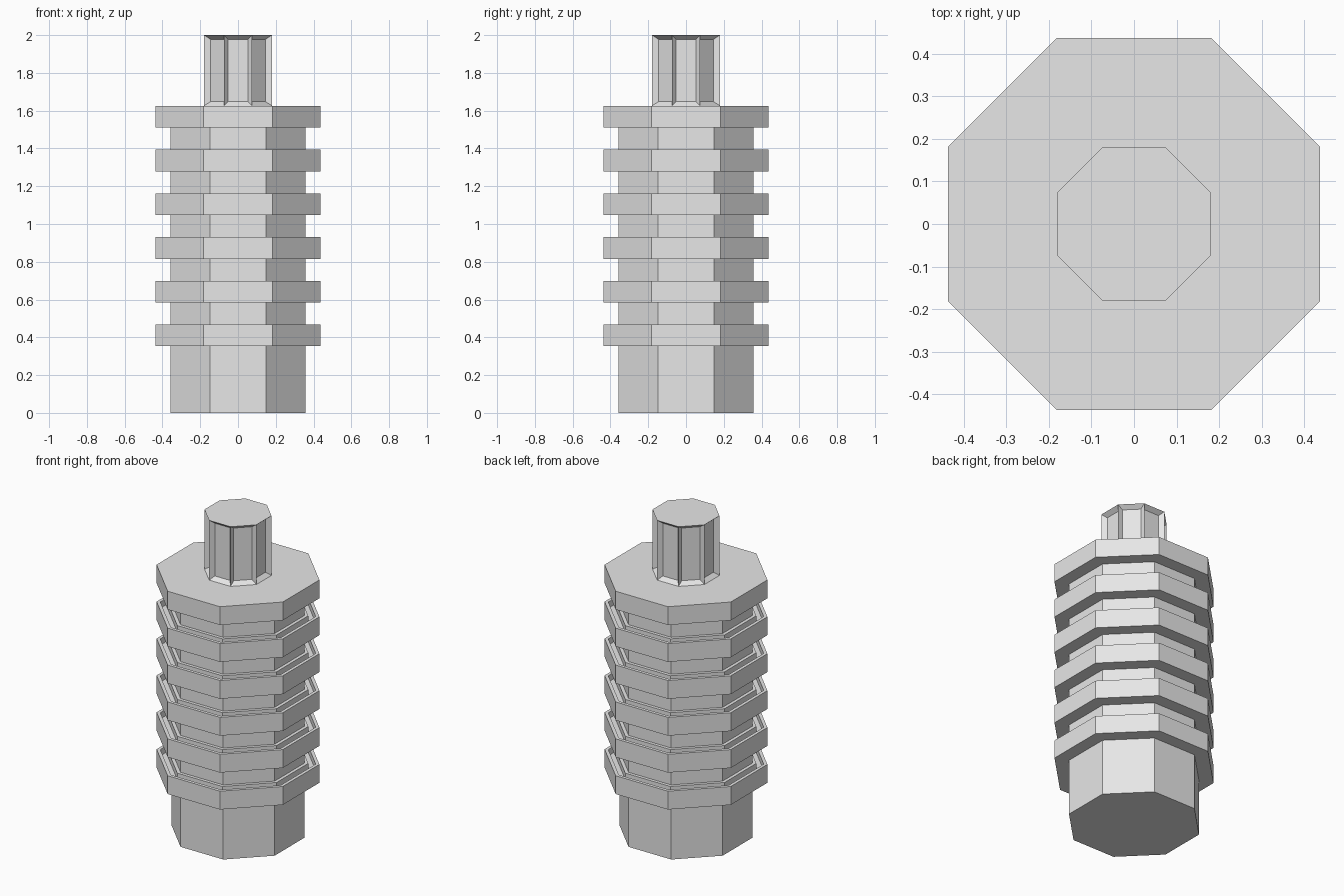
import bpy, bmesh
from math import cos, sin, pi

SIDES = 8
SHAFT, RIM, LANTERN = 0.358, 0.438, 0.18   # centre-to-flat distances
FIRST, PITCH, BAND, LEVELS = 0.353, 0.2315, 0.115, 6
WALL, GUTTER = 0.02, 0.04
ROOF_Z = FIRST + PITCH * (LEVELS - 1) + BAND

cube = bpy.data.objects.get("Cube")
if cube:
    bpy.data.objects.remove(cube, do_unlink=True)

stone = bpy.data.materials.new("light_grey")
stone.use_nodes = True
stone.diffuse_color = (0.8, 0.8, 0.8, 1)
stone.node_tree.nodes["Principled BSDF"].inputs["Base Color"].default_value = (0.8, 0.8, 0.8, 1)


def octagon(bm, flat, z):
    """Ring of vertices whose flat sides face the axes."""
    r = flat / cos(pi / SIDES)
    angles = [(i + 0.5) * 2 * pi / SIDES for i in range(SIDES)]
    return [bm.verts.new((r * cos(a), r * sin(a), z)) for a in angles]


def loft(profile, closed=False):
    """Sweep a (flat distance, height) profile around the octagon."""
    bm = bmesh.new()
    rings = [octagon(bm, f, z) for f, z in profile]
    pairs = list(zip(rings, rings[1:]))
    if closed:
        pairs.append((rings[-1], rings[0]))
    else:
        bm.faces.new(rings[0][::-1])
        bm.faces.new(rings[-1])
    for low, high in pairs:
        for i in range(SIDES):
            j = (i + 1) % SIDES
            bm.faces.new((low[i], low[j], high[j], high[i]))
    bmesh.ops.recalc_face_normals(bm, faces=bm.faces)
    return bm


def to_mesh(bm, name):
    mesh = bpy.data.meshes.new(name)
    bm.to_mesh(mesh)
    bm.free()
    mesh.materials.append(stone)
    return mesh


def place(mesh, name, z=0):
    obj = bpy.data.objects.new(name, mesh)
    obj.location.z = z
    bpy.context.collection.objects.link(obj)


# Main shaft
place(to_mesh(loft([(SHAFT, 0), (SHAFT, ROOF_Z - BAND)]), "shaft"), "shaft")

# Balconies with a sunken walkway behind the parapet
balcony = to_mesh(loft([
    (SHAFT, 0), (RIM, 0), (RIM, BAND), (RIM - WALL, BAND),
    (RIM - WALL, BAND - GUTTER), (SHAFT + WALL, BAND - GUTTER),
    (SHAFT + WALL, BAND), (SHAFT, BAND)], closed=True), "balcony")
for level in range(LEVELS - 1):
    place(balcony, f"balcony_{level + 1}", FIRST + PITCH * level)

# Solid flat roof slab
place(to_mesh(loft([(RIM, 0), (RIM, BAND)]), "roof_slab"), "roof_slab", ROOF_Z - BAND)

# Lantern with a recessed panel on every side
bm = loft([(LANTERN, ROOF_Z), (LANTERN, 2)])
sides = [f for f in bm.faces if abs(f.normal.z) < 0.5]
bmesh.ops.inset_individual(bm, faces=sides, thickness=0.022, depth=-0.026, use_even_offset=True)
place(to_mesh(bm, "lantern"), "lantern")
